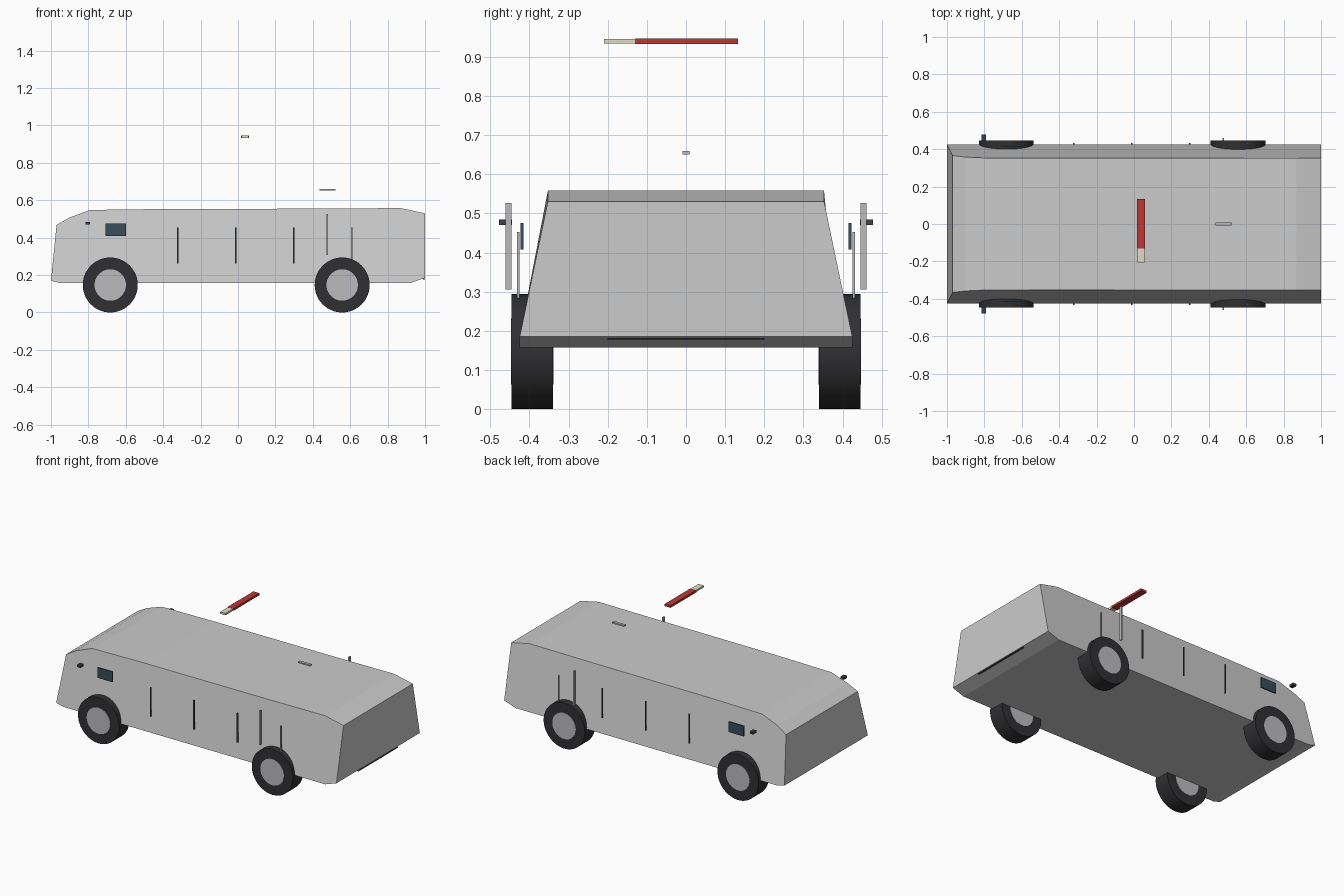
import bpy, bmesh
from math import pi, radians

if "Cube" in bpy.data.objects:
    bpy.data.objects.remove(bpy.data.objects["Cube"])


def material(name, rgb):
    m = bpy.data.materials.new(name)
    m.diffuse_color = (*rgb, 1)
    m.use_nodes = True
    m.node_tree.nodes["Principled BSDF"].inputs["Base Color"].default_value = m.diffuse_color
    return m


RUBBER = material("rubber", (0.03, 0.03, 0.033))
METAL = material("metal", (0.5, 0.5, 0.52))
DARK = material("dark_trim", (0.05, 0.05, 0.06))
GLASS = material("glass", (0.04, 0.075, 0.1))
RED = material("red", (0.5, 0.04, 0.035))
CREAM = material("cream", (0.75, 0.72, 0.58))


def box(name, x, y, z, mat=None):
    """Box given by its (min, max) range on each axis."""
    bpy.ops.mesh.primitive_cube_add(
        size=1, location=[(a + b) / 2 for a, b in (x, y, z)])
    o = bpy.context.object
    o.name = name
    o.scale = [b - a for a, b in (x, y, z)]
    bpy.ops.object.transform_apply(location=False, rotation=False, scale=True)
    if mat:
        o.data.materials.append(mat)
    return o


def pair(name, x, y, z, mat=None):
    """The same box on both sides of the van."""
    box(name + "_left", x, y, z, mat)
    box(name + "_right", x, (-y[1], -y[0]), z, mat)


def drum(name, radius, depth, loc, mat):
    bpy.ops.mesh.primitive_cylinder_add(
        vertices=48, radius=radius, depth=depth, location=loc,
        rotation=(pi / 2, 0, 0))
    o = bpy.context.object
    o.name = name
    o.data.materials.append(mat)
    bpy.ops.object.shade_smooth_by_angle(angle=radians(40))


# Body: side profile, with half width shrinking towards the roof
profile = [(-1, 0.17), (-0.97, 0.468), (-0.9, 0.508), (-0.79, 0.548),
           (-0.42, 0.553), (0.4, 0.555), (0.87, 0.558), (1, 0.53),
           (1, 0.185), (0.92, 0.157), (-0.95, 0.157)]


def half_width(z):
    t = (z - 0.185) / (0.53 - 0.185)
    return 0.425 - 0.072 * min(max(t, 0), 1)


bm = bmesh.new()
near = [bm.verts.new((x, -half_width(z), z)) for x, z in profile]
far = [bm.verts.new((x, half_width(z), z)) for x, z in profile]
bm.faces.new(near)
bm.faces.new(far[::-1])
n = len(profile)
for i in range(n):
    j = (i + 1) % n
    bm.faces.new((near[i], far[i], far[j], near[j]))
bmesh.ops.recalc_face_normals(bm, faces=bm.faces)
mesh = bpy.data.meshes.new("body")
bm.to_mesh(mesh)
bm.free()
body = bpy.data.objects.new("body", mesh)
bpy.context.collection.objects.link(body)

# Wheels with hubs showing on both faces
for end, x in (("front", -0.683), ("rear", 0.557)):
    for side, s in (("left", 1), ("right", -1)):
        loc = (x, s * 0.393, 0.147)
        drum(f"{end}_{side}_tyre", 0.147, 0.105, loc, RUBBER)
        drum(f"{end}_{side}_hub", 0.084, 0.109, loc, METAL)

# Side windows and mirrors
pair("side_window", (-0.708, -0.6), (0.415, 0.423), (0.408, 0.475), GLASS)
pair("mirror", (-0.815, -0.79), (0.445, 0.478), (0.47, 0.485), DARK)

# Upright door strips
for i, x in enumerate((-0.323, -0.013, 0.297, 0.607)):
    pair(f"door_strip_{i + 1}", (x - 0.004, x + 0.004), (0.426, 0.432),
         (0.263, 0.453), DARK if i < 3 else METAL)

# Tall side posts near the rear
pair("side_post", (0.474, 0.482), (0.446, 0.461), (0.306, 0.527), METAL)

# Rear trim line
box("rear_trim", (0.99, 1.001), (-0.2, 0.2), (0.176, 0.181), DARK)

# Parts above the roof
box("roof_strip", (0.436, 0.52), (-0.009, 0.009), (0.651, 0.66), METAL)
box("red_bar", (0.017, 0.059), (-0.13, 0.133), (0.933, 0.947), RED)
box("bar_tip", (0.019, 0.057), (-0.209, -0.13), (0.934, 0.946), CREAM)
